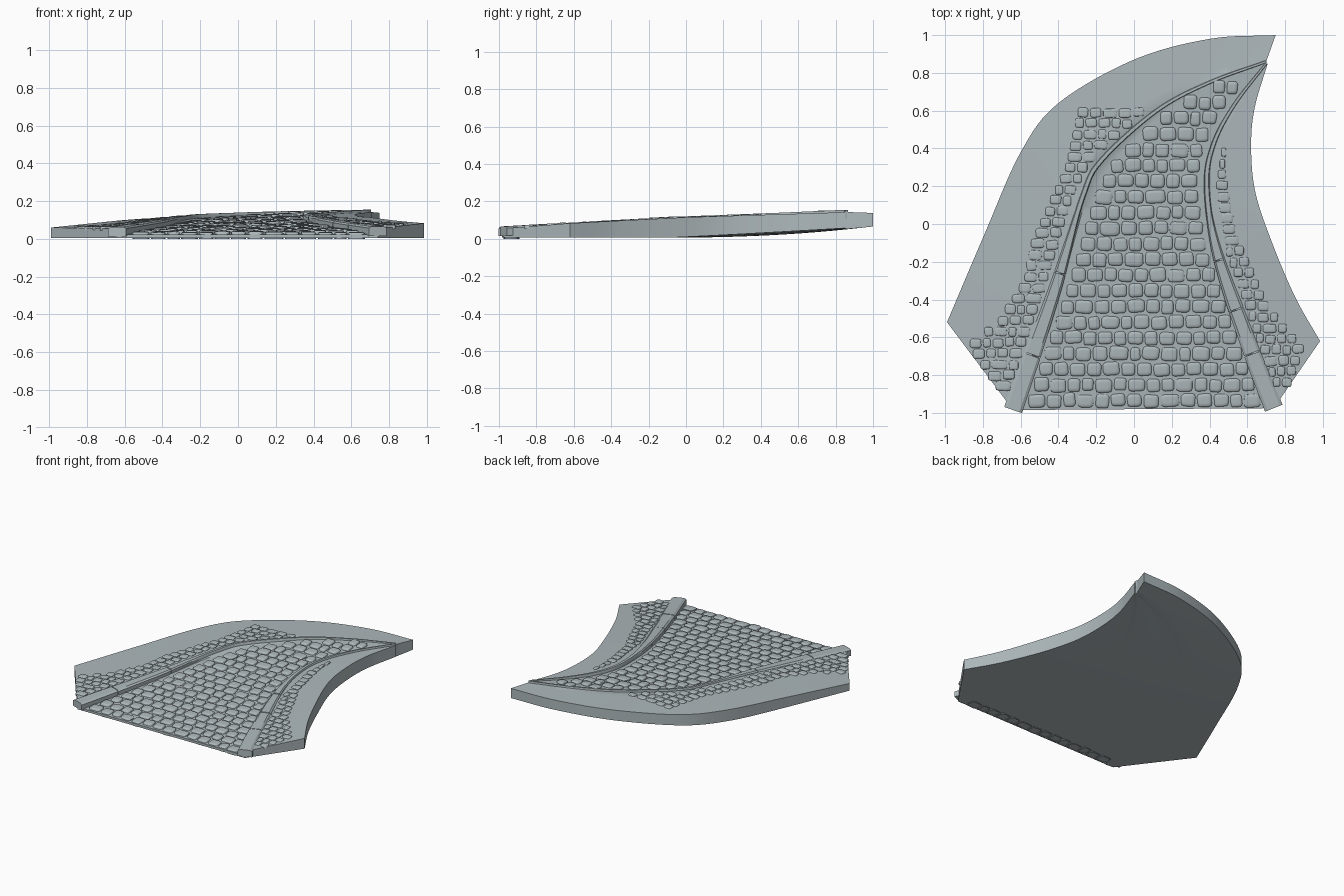
import bpy, bmesh, math, random
from mathutils import Vector
from mathutils.bvhtree import BVHTree

random.seed(4)
if "Cube" in bpy.data.objects:
    bpy.data.objects.remove(bpy.data.objects["Cube"])

stone = bpy.data.materials.new("blue_grey_stone")
stone.use_nodes = True
colour = (0.42, 0.48, 0.50, 1)
stone.diffuse_color = colour
stone.node_tree.nodes["Principled BSDF"].inputs["Base Color"].default_value = colour

# Plan curves, front to back
LEFT_EDGE = [(-.99, -.52), (-.79, -.05), (-.6, .38), (-.4, .64), (0, .87), (.4, .98), (.75, 1)]
LEFT_KERB = [(-.64, -.985), (-.42, -.35), (-.27, .15), (-.17, .34), (.12, .6), (.4, .75), (.7, .86)]
RIGHT_KERB = [(.74, -.975), (.62, -.67), (.44, -.15), (.385, .2), (.42, .42), (.53, .63), (.7, .85)]
RIGHT_EDGE = [(.985, -.62), (.85, -.38), (.72, -.07), (.64, .18), (.62, .42), (.64, .62), (.708, .85)]
# Outer limits of the shoulder paving
LEFT_BAND = [(-.72, -.9), (-.9, -.64), (-.74, -.52), (-.6, -.3), (-.56, -.1), (-.38, .3), (-.31, .6)]
RIGHT_BAND = [(.83, -.88), (.91, -.66), (.72, -.43), (.55, -.05), (.49, .3), (.51, .5), (.64, .76)]

# Heights along y
RIDGE = [(-1, .066), (-.6, .088), (0, .12), (.5, .139), (.86, .155)]
ROAD = [(-1, .022), (-.6, .05), (0, .09), (.5, .12), (.86, .148)]
LEFT_RIM = [(-.52, .06), (.38, .1), (.7, .115), (1, .138)]
RIGHT_RIM = [(-.62, .083), (0, .115), (.85, .142)]
ROWS = 64


def interp(table, v):
    for (a, p), (b, q) in zip(table, table[1:]):
        if v <= b:
            return p + (q - p) * max(0, (v - a) / (b - a))
    return table[-1][1]


def x_at(curve, y):
    return interp([(p.y, p.x) for p in map(Vector, curve)], y)


def resample(pts, n):
    """Smooth curve through the points, evenly spaced by length."""
    p = [Vector(q) for q in pts]
    p = [2 * p[0] - p[1]] + p + [2 * p[-1] - p[-2]]
    fine = []
    for a, b, c, d in zip(p, p[1:], p[2:], p[3:]):
        for i in range(20):
            t = i / 20
            fine.append(.5 * (2 * b + (c - a) * t + (2 * a - 5 * b + 4 * c - d) * t ** 2
                              + (3 * b - a - 3 * c + d) * t ** 3))
    fine.append(p[-2])
    length, dist = 0, [0]
    for a, b in zip(fine, fine[1:]):
        length += (b - a).length
        dist.append(length)
    xs = list(zip(dist, [q.x for q in fine]))
    ys = list(zip(dist, [q.y for q in fine]))
    return [Vector((interp(xs, length * i / n), interp(ys, length * i / n))) for i in range(n + 1)]


def finish(name, bm, angle):
    bmesh.ops.recalc_face_normals(bm, faces=bm.faces)
    mesh = bpy.data.meshes.new(name)
    bm.to_mesh(mesh)
    bm.free()
    ob = bpy.data.objects.new(name, mesh)
    bpy.context.collection.objects.link(ob)
    mesh.materials.append(stone)
    bpy.ops.object.select_all(action='DESELECT')
    ob.select_set(True)
    bpy.context.view_layer.objects.active = ob
    bpy.ops.object.shade_smooth_by_angle(angle=math.radians(angle))


left_edge, left_kerb, right_kerb, right_edge = [
    resample(c, ROWS) for c in (LEFT_EDGE, LEFT_KERB, RIGHT_KERB, RIGHT_EDGE)]


def underside(p, side):
    """The base lifts towards the back, sooner on the right."""
    lift = max(0, (p.y + .1) / 1.1)
    return .006 + .06 * lift ** (2.2 - 1.1 * side)


# Slab: shoulders, sunken road bed, walls and underside
bm = bmesh.new()
top, low = [], []
for lo, lk, rk, ro in zip(left_edge, left_kerb, right_kerb, right_edge):
    row = []
    for f in (0, .25, .5, .75, 1):
        p = lo.lerp(lk, f)
        z = interp(LEFT_RIM, lo.y) * (1 - f) + (interp(RIDGE, lk.y) - .012) * f
        row.append((p, z))
    for f in (.03, .1, .25, .5, .75, .9, .97):
        p = lk.lerp(rk, f)
        row.append((p, interp(ROAD, p.y)))
    for f in (0, .25, .5, .75, 1):
        p = rk.lerp(ro, f)
        z = (interp(RIDGE, rk.y) - .012) * (1 - f) + interp(RIGHT_RIM, ro.y) * f
        row.append((p, z))
    top.append([bm.verts.new((p.x, p.y, z)) for p, z in row])
    low.append([bm.verts.new((p.x, p.y, underside(p, i / (len(row) - 1))))
                for i, (p, z) in enumerate(row)])
for grid in (top, low):
    for a, b in zip(grid, grid[1:]):
        for i in range(len(a) - 1):
            bm.faces.new((a[i], a[i + 1], b[i + 1], b[i]))
borders = [(top[0], low[0]), (top[-1], low[-1])]
borders += [([r[k] for r in top], [r[k] for r in low]) for k in (0, -1)]
for a, b in borders:
    for i in range(len(a) - 1):
        bm.faces.new((a[i], a[i + 1], b[i + 1], b[i]))
bmesh.ops.recalc_face_normals(bm, faces=bm.faces)
surface = BVHTree.FromBMesh(bm)
finish("road_slab", bm, 35)


def ground(x, y):
    hit = surface.ray_cast(Vector((x, y, 1)), Vector((0, 0, -1)))[0]
    return hit.z if hit else None


# Kerbs: chamfered beams split at their joints
def add_kerb(name, path, joints, widths, rise):
    bm = bmesh.new()
    for start, end in zip(joints, joints[1:]):
        rings = []
        bump = random.uniform(-.002, .003)
        for i in range(start, end + 1):
            along = (path[min(i + 1, ROWS)] - path[max(i - 1, 0)]).normalized()
            across = Vector((along.y, -along.x))
            p = path[i].copy()
            if i == start and i > 0:
                p += along * .006
            w = interp(widths, i / ROWS)
            h = interp(RIDGE, p.y) + (bump + rise if i < ROWS // 2 else 0)
            section = ((-1, -.05), (-1, -.009), (-.7, 0), (.7, 0), (1, -.009), (1, -.05))
            rings.append([bm.verts.new((*(p + across * w * s), max(.002, h + d))) for s, d in section])
        for a, b in zip(rings, rings[1:]):
            for k in range(6):
                bm.faces.new((a[k], a[(k + 1) % 6], b[(k + 1) % 6], b[k]))
        bm.faces.new(rings[0])
        bm.faces.new(rings[-1])
    finish(name, bm, 30)


add_kerb("left_kerb", left_kerb, (0, 8, 20, ROWS),
         [(0, .05), (.12, .046), (.3, .032), (.45, .014), (1, .007)], -.002)
add_kerb("right_kerb", right_kerb, (0, 10, 18, 27, ROWS),
         [(0, .05), (.3, .04), (.42, .03), (.55, .016), (1, .006)], 0)


# Cobble: rounded pillow draped on the slab
def add_cobble(bm, x, y, w, d, h, floor=None):
    base = ground(x, y)
    if base is None:
        return
    turn = random.uniform(-.07, .07)
    outline = []
    for i in range(12):
        a = math.tau * (i + .5) / 12
        c, s = math.cos(a), math.sin(a)
        px = math.copysign(abs(c) ** .45, c) * w / 2 * random.uniform(.94, 1.04)
        py = math.copysign(abs(s) ** .45, s) * d / 2 * random.uniform(.94, 1.04)
        outline.append((px - py * turn, py + px * turn))
    rings = []
    for scale, lift in ((1, -.012), (.98, h * .55), (.86, h * .95), (.5, h * 1.05)):
        ring = []
        for px, py in outline:
            vx, vy = x + px * scale, y + py * scale
            z = (ground(vx, vy) or base) + lift
            if floor is not None and lift < 0:
                z = floor
            ring.append(bm.verts.new((vx, vy, z)))
        rings.append(ring)
    for a, b in zip(rings, rings[1:]):
        for i in range(12):
            j = (i + 1) % 12
            bm.faces.new((a[i], a[j], b[j], b[i]))
    bm.faces.new(rings[-1])


def pave(name, left, right, y0, y1, step, size, height, margins):
    """Fill the area between two curves with rows of cobbles."""
    bm = bmesh.new()
    y, first = y0, True
    while y < y1:
        a, b = x_at(left, y) + margins[0], x_at(right, y) - margins[1]
        n = round((b - a) / size)
        if n > 0:
            cuts = [a + (b - a) * (i + (random.uniform(-.16, .16) if 0 < i < n else 0)) / n
                    for i in range(n + 1)]
            for u, v in zip(cuts, cuts[1:]):
                add_cobble(bm, (u + v) / 2, y + random.uniform(-.005, .005), v - u - .009,
                           step * random.uniform(.8, .92), height * random.uniform(.75, 1.15),
                           0 if first and name == "road_cobbles" else None)
        y += step
        first = False
    finish(name, bm, 50)


pave("road_cobbles", LEFT_KERB, RIGHT_KERB, -.935, .82, .083, .086, .012, (.06, .05))
pave("left_shoulder_cobbles", LEFT_BAND, LEFT_KERB, -.86, .6, .058, .068, .008, (.01, .05))
pave("right_shoulder_cobbles", RIGHT_KERB, RIGHT_BAND, -.84, .74, .058, .06, .008, (.045, .005))
